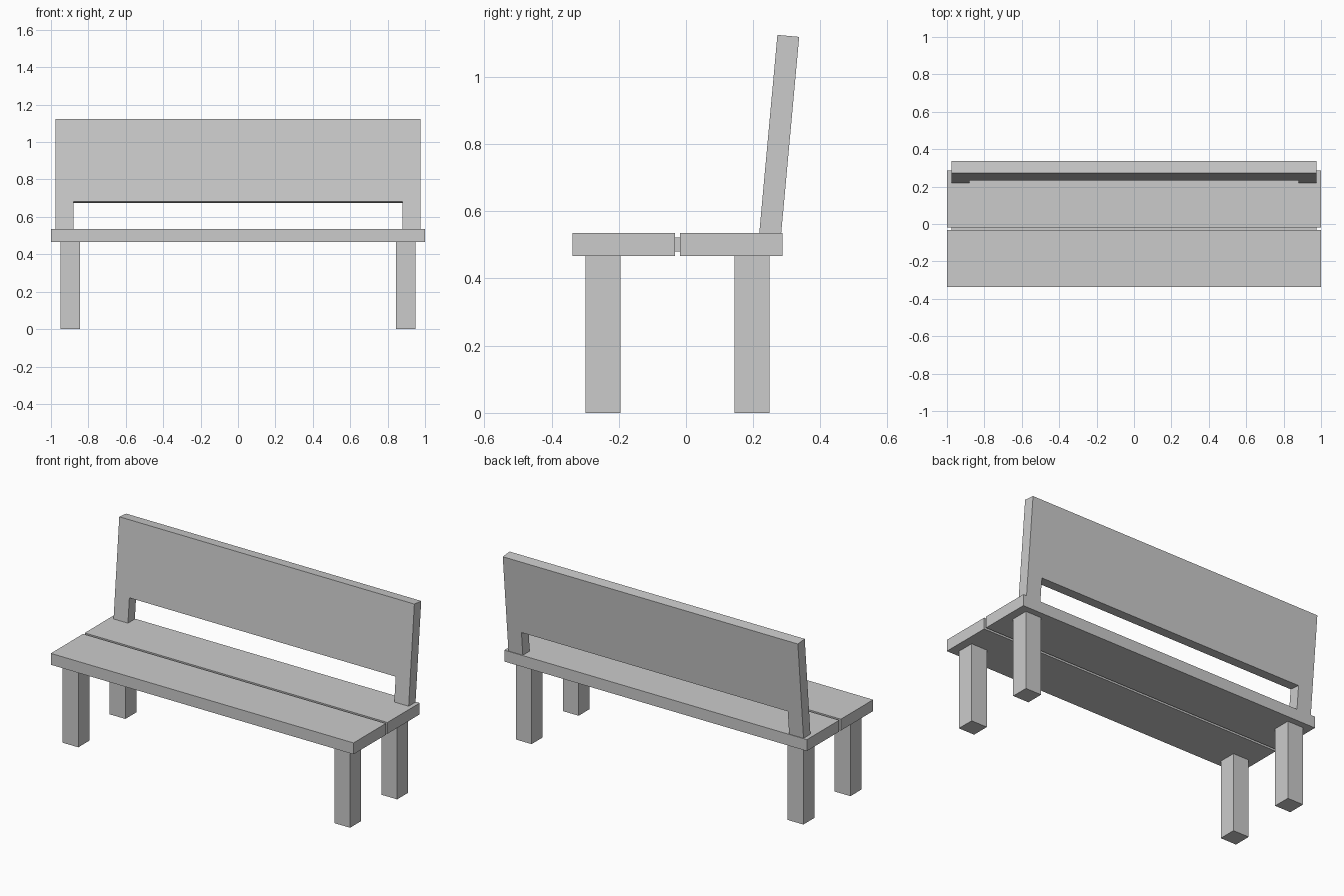
import bpy
import bmesh
import math
from mathutils import Vector

if "Cube" in bpy.data.objects:
    bpy.data.objects.remove(bpy.data.objects["Cube"], do_unlink=True)

grey = bpy.data.materials.new("plain_grey")
grey.use_nodes = True
colour = (0.6, 0.6, 0.6, 1)
grey.diffuse_color = colour
grey.node_tree.nodes["Principled BSDF"].inputs["Base Color"].default_value = colour


def add_object(name, bm):
    bmesh.ops.recalc_face_normals(bm, faces=bm.faces)
    mesh = bpy.data.meshes.new(name)
    bm.to_mesh(mesh)
    bm.free()
    mesh.materials.append(grey)
    obj = bpy.data.objects.new(name, mesh)
    bpy.context.collection.objects.link(obj)
    return obj


def box(name, x, y, z):
    """Box from (low, high) ranges on each axis."""
    bm = bmesh.new()
    bmesh.ops.create_cube(bm, size=1)
    for v in bm.verts:
        v.co = Vector([(lo + hi) / 2 + c * (hi - lo)
                       for c, (lo, hi) in zip(v.co, (x, y, z))])
    return add_object(name, bm)


# Seat planks with a recessed strip joining them
seat_bottom, seat_top = 0.467, 0.535
box("seat_front_plank", (-1, 1), (-0.338, -0.033), (seat_bottom, seat_top))
box("seat_back_plank", (-1, 1), (-0.018, 0.287), (seat_bottom, seat_top))
box("seat_joining_strip", (-0.975, 0.975), (-0.034, -0.017), (0.48, 0.522))

# Four square legs
for side, sx in (("left", 1), ("right", -1)):
    for end, y in (("front", -0.247), ("back", 0.197)):
        x = sx * 0.898
        box(f"{end}_{side}_leg", (x - 0.052, x + 0.052),
            (y - 0.052, y + 0.052), (0, seat_bottom))

# Backrest: one board with its lower middle cut away, leaning backward
half = [(0.88, 0.147), (0.88, -0.01), (0.975, -0.01), (0.975, 0.592)]
outline = half + [(-x, z) for x, z in reversed(half)]
bm = bmesh.new()
board = bm.faces.new([bm.verts.new((x, 0, z)) for x, z in outline])
extruded = bmesh.ops.extrude_face_region(bm, geom=[board])
for v in extruded["geom"]:
    if isinstance(v, bmesh.types.BMVert):
        v.co.y += 0.065
backrest = add_object("backrest", bm)
backrest.location = (0, 0.218, seat_top)
backrest.rotation_euler.x = -math.atan2(0.054, 0.59)
